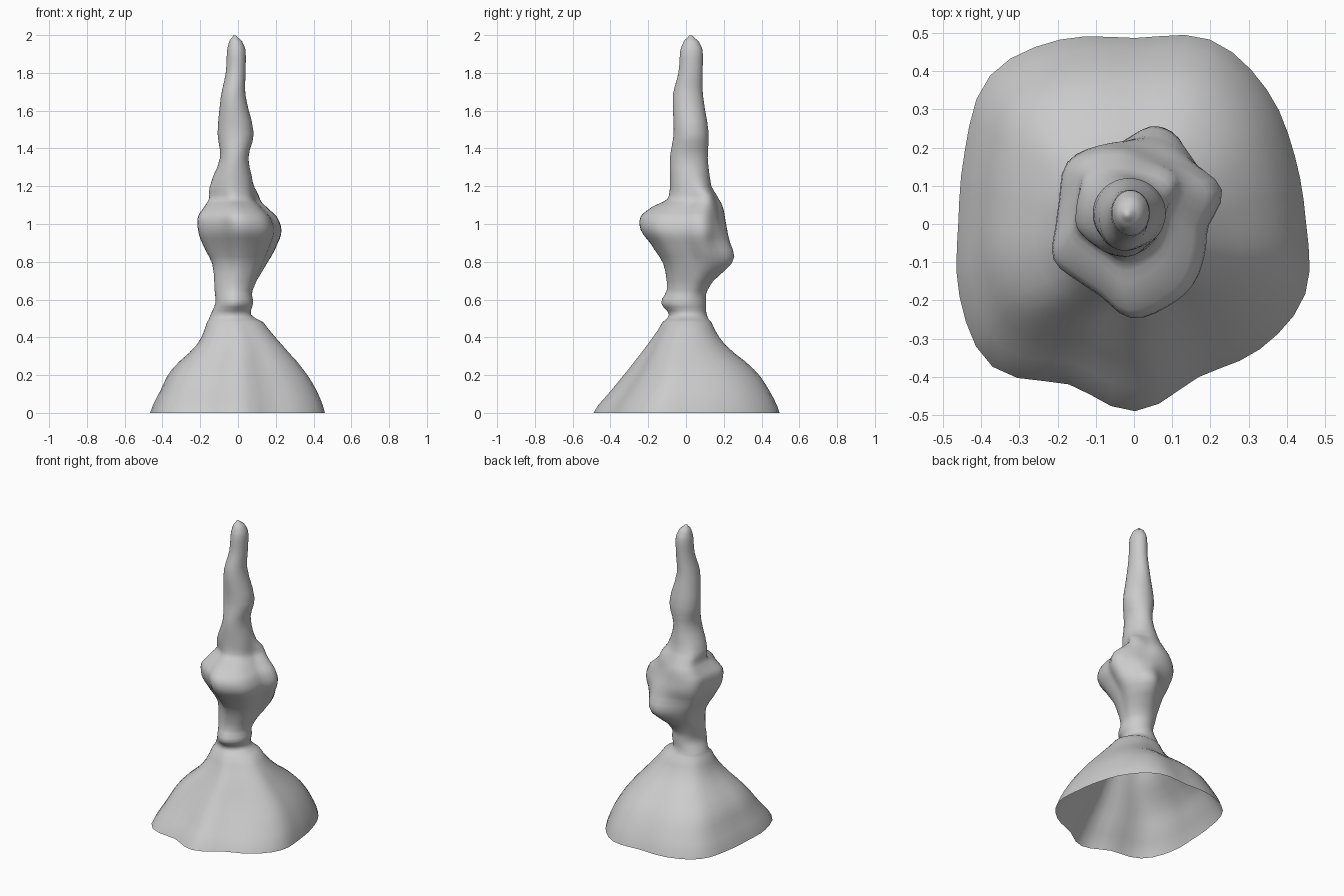
import bpy, bmesh, math
from mathutils import Vector

if "Cube" in bpy.data.objects:
    bpy.data.objects.remove(bpy.data.objects["Cube"])

SIDES = 48
# polar outlines, 16 radii counter-clockwise from +x
SKIRT = [.45, .455, .49, .515, .48, .515, .54, .485, .465, .50, .53, .455, .49, .435, .465, .485]
KNOT = [.195, .248, .22, .20, .215, .23, .24, .205, .20, .222, .20, .20, .24, .23, .22, .20]
ROUND = [1.0] * 16

# height, left, right, front, back extents
RINGS = [
    (0, -.465, .46, -.49, .495), (.12, -.41, .415, -.395, .44), (.23, -.35, .345, -.305, .36),
    (.36, -.22, .235, -.205, .21), (.48, -.165, .135, -.125, .135), (.52, -.145, .07, -.09, .11),
    (.58, -.12, .08, -.12, .105), (.65, -.125, .08, -.10, .11), (.79, -.138, .15, -.12, .17),
    (.90, -.19, .21, -.19, .19), (.97, -.212, .23, -.24, .21), (1.04, -.212, .205, -.24, .205),
    (1.09, -.18, .15, -.18, .195), (1.13, -.155, .105, -.10, .175), (1.20, -.15, .085, -.085, .135),
    (1.35, -.095, .055, -.085, .115), (1.48, -.108, .083, -.065, .12), (1.68, -.09, .04, -.07, .09),
    (1.80, -.065, .04, -.04, .088), (1.92, -.058, .04, -.03, .088), (1.97, -.045, .02, -.01, .065),
    (1.997, -.025, -.01, .017, .033),
]

# local swellings: centre, push, squared falloff
LUMPS = [
    (Vector((.07, .19, .80)), Vector((.02, .095, 0)), .012),
    (Vector((.08, .21, .89)), Vector((.01, .03, 0)), .008),
    (Vector((.07, .10, 1.14)), Vector((.02, .015, 0)), .003),
    (Vector((-.02, -.11, .59)), Vector((0, -.012, 0)), .002),
]


def cubic(a, b, c, d, t):
    return b + .5 * t * (c - a + t * (2*a - 5*b + 4*c - d + t * (3*(b - c) + d - a)))


def clamp(v):
    return max(0, min(1, v))


def fit(v, vs):
    return 2 * (v - min(vs)) / (max(vs) - min(vs)) - 1


def outline(radii):
    """Smooth closed outline, scaled to fill a -1..1 box."""
    pts = []
    for i in range(SIDES):
        k, f = divmod(i * 16 / SIDES, 1)
        r = cubic(*[radii[(int(k) + j) % 16] for j in (-1, 0, 1, 2)], f)
        a = 2 * math.pi * i / SIDES
        pts.append((r * math.cos(a), r * math.sin(a)))
    xs, ys = zip(*pts)
    return [(fit(x, xs), fit(y, ys)) for x, y in pts]


skirt, knot, plain = outline(SKIRT), outline(KNOT), outline(ROUND)

# flared skirt, knotted waist and tapering spire in one continuous shell
bm = bmesh.new()
loops = []
STEPS = 3
for n in range((len(RINGS) - 1) * STEPS + 1):
    k, t = divmod(n / STEPS, 1)
    a, b, c, d = [RINGS[max(0, min(len(RINGS) - 1, int(k) + j))] for j in (-1, 0, 1, 2)]
    z = b[0] + (c[0] - b[0]) * t
    left, right, front, back = [cubic(a[i], b[i], c[i], d[i], t) for i in range(1, 5)]
    ws = clamp((.58 - z) / .3)
    wk = clamp((z - .6) / .25) * clamp((1.25 - z) / .15)
    loop = []
    for i in range(SIDES):
        u, v = [skirt[i][m] * ws + knot[i][m] * wk + plain[i][m] * (1 - ws - wk) for m in (0, 1)]
        p = Vector(((left + right) / 2 + u * (right - left) / 2,
                    (front + back) / 2 + v * (back - front) / 2, z))
        push = Vector()
        for centre, amount, falloff in LUMPS:
            push += amount * math.exp(-(p - centre).length_squared / falloff)
        loop.append(bm.verts.new(p + push))
    loops.append(loop)
for lo, hi in zip(loops, loops[1:]):
    for i in range(SIDES):
        j = (i + 1) % SIDES
        bm.faces.new((lo[i], lo[j], hi[j], hi[i]))

# rounded tip
tip = bm.verts.new((-.018, .025, 2))
for i in range(SIDES):
    bm.faces.new((loops[-1][i], loops[-1][(i + 1) % SIDES], tip))

for face in bm.faces:
    face.smooth = True
mesh = bpy.data.meshes.new("spire_shell")
bm.to_mesh(mesh)
bm.free()
bpy.context.collection.objects.link(bpy.data.objects.new("spire_shell", mesh))
